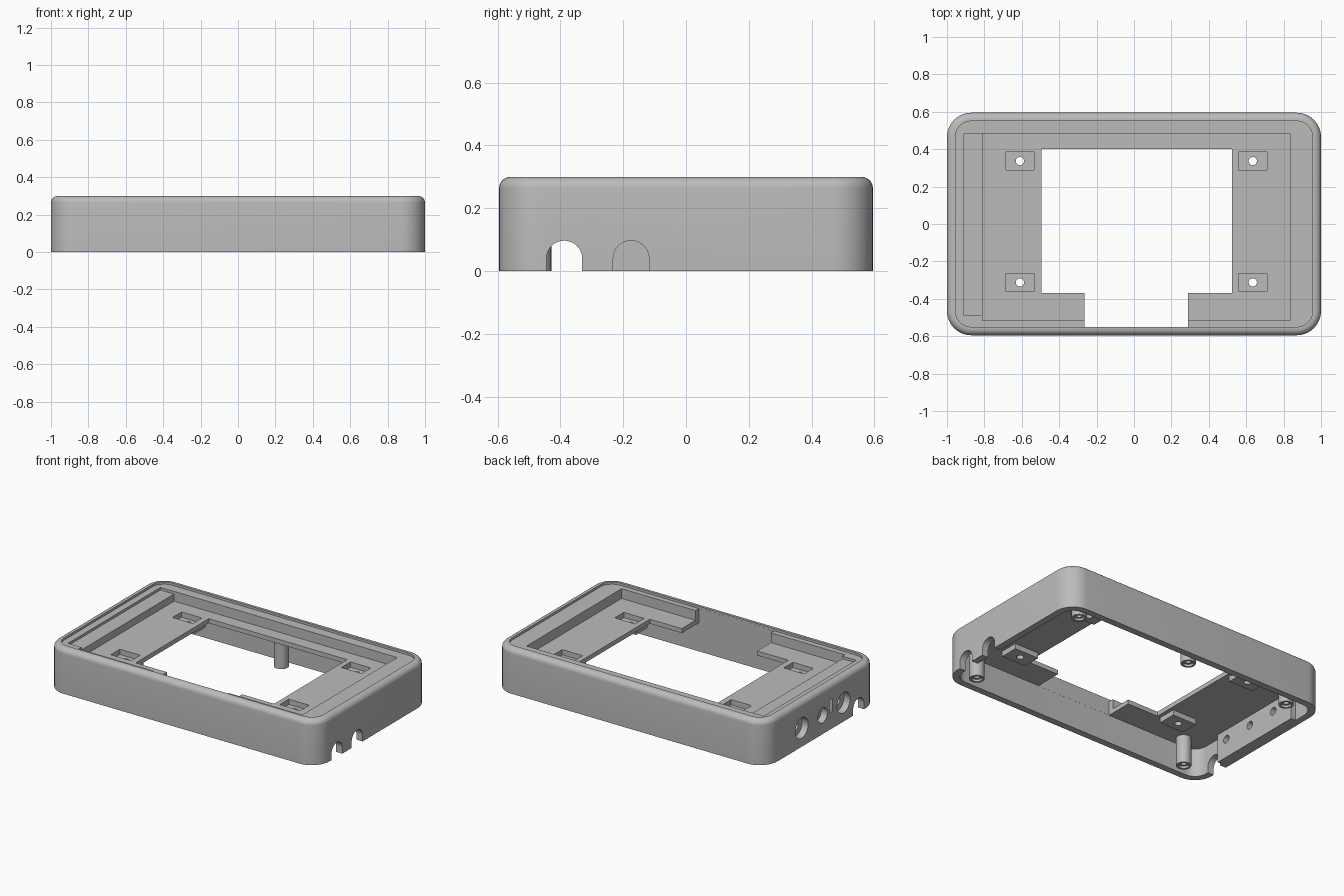
import bpy, bmesh, math
from mathutils import Matrix

if "Cube" in bpy.data.objects:
    bpy.data.objects.remove(bpy.data.objects["Cube"])

HX, HY, R = 1.0, 0.595, 0.13      # half sizes and corner radius of the case
WALL = 0.045
PLATE_LOW, PLATE_TOP = 0.19, 0.22

grey = bpy.data.materials.new("case_grey")
grey.diffuse_color = (0.5, 0.5, 0.5, 1)
grey.use_nodes = True
grey.node_tree.nodes["Principled BSDF"].inputs["Base Color"].default_value = grey.diffuse_color


def add(name, bm):
    bmesh.ops.recalc_face_normals(bm, faces=bm.faces)
    me = bpy.data.meshes.new(name)
    bm.to_mesh(me)
    bm.free()
    me.materials.append(grey)
    ob = bpy.data.objects.new(name, me)
    bpy.context.collection.objects.link(ob)
    return ob


def rounded_loft(name, levels, seg=10):
    """Rounded rectangle lofted through (inset, z) levels."""
    bm = bmesh.new()
    rings = []
    for inset, z in levels:
        ring = []
        r = R - inset
        for k, (sx, sy) in enumerate(((1, 1), (-1, 1), (-1, -1), (1, -1))):
            for i in range(seg + 1):
                a = (k + i / seg) * math.pi / 2
                ring.append(bm.verts.new((sx * (HX - R) + r * math.cos(a),
                                          sy * (HY - R) + r * math.sin(a), z)))
        rings.append(ring)
    n = len(rings[0])
    for a, b in zip(rings, rings[1:]):
        for i in range(n):
            j = (i + 1) % n
            bm.faces.new((a[i], a[j], b[j], b[i]))
    bm.faces.new(rings[0][::-1])
    bm.faces.new(rings[-1])
    return add(name, bm)


def box(name, x0, x1, y0, y1, z0, z1):
    bm = bmesh.new()
    m = Matrix.Translation(((x0 + x1) / 2, (y0 + y1) / 2, (z0 + z1) / 2)) \
        @ Matrix.Diagonal((x1 - x0, y1 - y0, z1 - z0, 1))
    bmesh.ops.create_cube(bm, size=1, matrix=m)
    return add(name, bm)


def cyl(name, x, y, z, r, length, axis='Z', seg=28):
    """Cylinder centred on (x, y, z)."""
    bm = bmesh.new()
    m = Matrix.Translation((x, y, z))
    if axis == 'X':
        m = m @ Matrix.Rotation(math.pi / 2, 4, 'Y')
    bmesh.ops.create_cone(bm, cap_ends=True, segments=seg, radius1=r, radius2=r,
                          depth=length, matrix=m)
    return add(name, bm)


def combine(target, tool, op):
    mod = target.modifiers.new("bool", 'BOOLEAN')
    mod.object, mod.operation, mod.solver = tool, op, 'EXACT'
    bpy.ops.object.select_all(action='DESELECT')
    bpy.context.view_layer.objects.active = target
    target.select_set(True)
    bpy.ops.object.modifier_apply(modifier=mod.name)
    bpy.data.objects.remove(tool, do_unlink=True)


def cut(tool):
    combine(case, tool, 'DIFFERENCE')


def join(tool):
    combine(case, tool, 'UNION')


# outer case with rounded top edge
F = 0.036
levels = [(0, 0)] + [(F * (1 - math.cos(t * math.pi / 12)), 0.3 - F + F * math.sin(t * math.pi / 12))
                     for t in range(7)]
case = rounded_loft("display_case", levels)

# underside cavity and shallow step inside the top rim
cut(rounded_loft("cavity", [(WALL, -0.1), (WALL, PLATE_LOW)]))
cut(rounded_loft("rim_step", [(WALL, 0.285), (WALL, 0.4)]))

# connector block inside the left wall
join(box("connector_block", -0.97, -0.92, -0.31, 0.38, 0.0, 0.2))

# pocket undersides
pockets = [(x, y) for x in (-0.61, 0.635) for y in (0.3365, -0.3125)]
for x, y in pockets:
    join(box("pocket_base", x - 0.09, x + 0.09, y - 0.062, y + 0.062, 0.155, 0.2))

# screw posts
posts = [(-0.79, 0.485), (-0.79, -0.475), (0.84, 0.485), (0.84, -0.475), (-0.02, 0.485)]
for x, y in posts:
    join(cyl("post", x, y, 0.1, 0.046, 0.2))
for x, y in posts:
    cut(cyl("post_recess", x, y, 0.0, 0.032, 0.03))
    cut(cyl("post_hole", x, y, 0.0, 0.018, 0.25))

# screen seat, cable step, window and front notch
cut(box("screen_seat", -0.81, 0.835, -0.515, 0.485, PLATE_TOP, 0.4))
cut(box("cable_step", -0.91, -0.80, -0.49, 0.483, 0.268, 0.4))
cut(box("window", -0.495, 0.525, -0.37, 0.40, 0.1, 0.4))
cut(box("notch", -0.265, 0.29, -0.5495, -0.36, 0.1, 0.4))

# mounting pockets with screw holes
for x, y in pockets:
    cut(box("pocket", x - 0.075, x + 0.075, y - 0.048, y + 0.048, 0.185, 0.3))
    cut(cyl("pocket_hole", x, y, 0.2, 0.022, 0.2))

# cable arches in the side walls
for x, y in ((1.0, -0.3875), (1.0, -0.175), (-1.0, -0.3875)):
    cut(box("arch_slot", x - 0.1, x + 0.1, y - 0.057, y + 0.057, -0.1, 0.04))
    cut(cyl("arch_top", x, y, 0.04, 0.057, 0.2, 'X', 32))

# counterbored connector holes in the left wall
for y, r in ((-0.23, 0.068), (-0.01, 0.05), (0.21, 0.068)):
    cut(cyl("counterbore", -1.0, y, 0.125, r, 0.09, 'X'))
    cut(cyl("connector_hole", -0.95, y, 0.125, 0.026, 0.2, 'X'))
cut(box("key_slot", -1.05, -0.955, -0.115, -0.08, 0.11, 0.2))

bpy.ops.object.select_all(action='DESELECT')
bpy.context.view_layer.objects.active = case
case.select_set(True)
bpy.ops.object.shade_smooth_by_angle(angle=math.radians(30))
